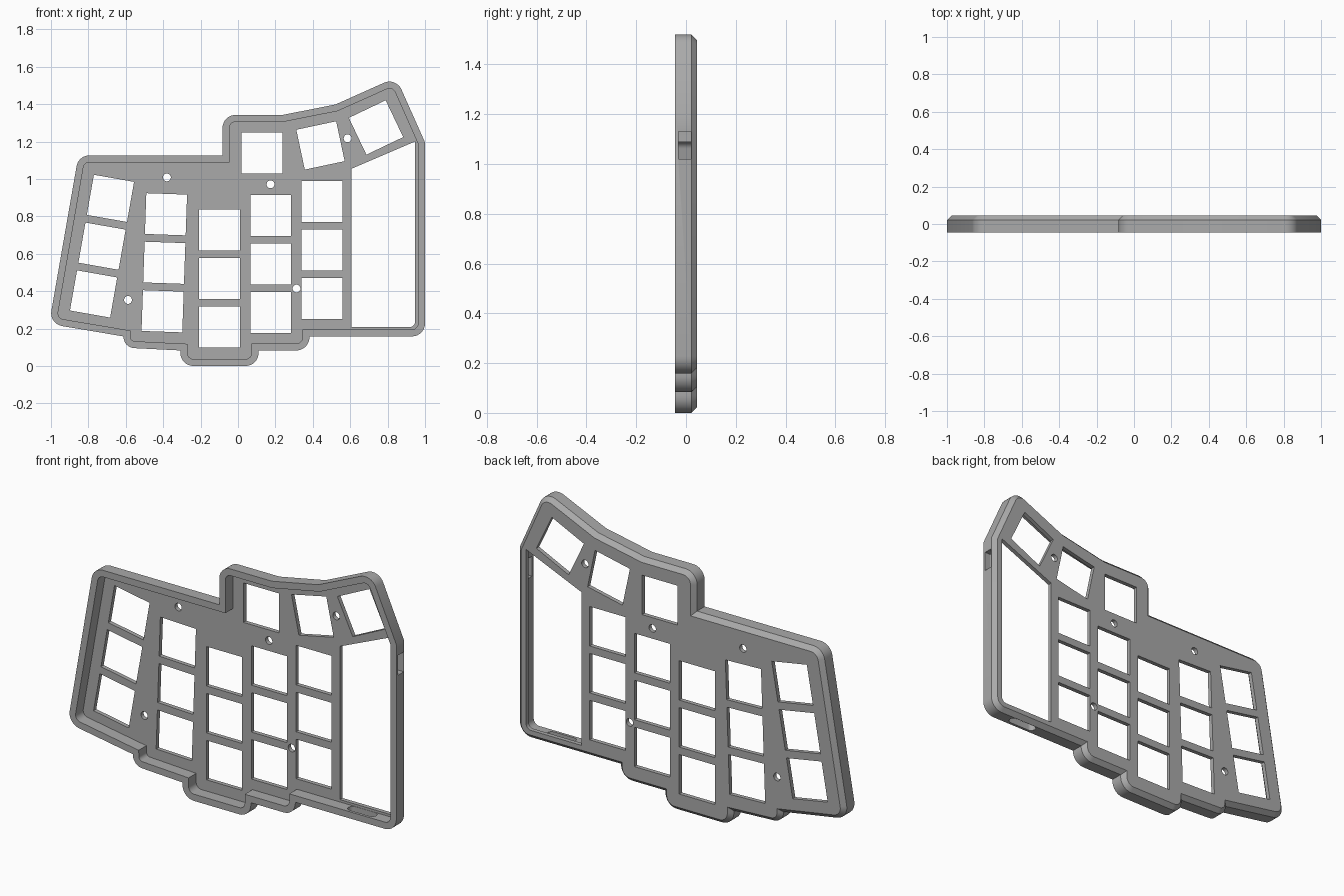
import bpy, bmesh, math
from mathutils import Vector, Matrix

cube = bpy.data.objects.get("Cube")
if cube:
    bpy.data.objects.remove(cube, do_unlink=True)

FRONT, PLATE, BACK = -0.045, 0.0215, 0.045
WALL, CHAMFER, R = 0.037, 0.0235, 0.07

# Case outline, counter-clockwise: x, z, corner radius
OUTLINE = [
    (-1.01, 0.225, R), (-0.612, 0.158, 0), (-0.61, 0.098, 0.06), (-0.308, 0.083, 0),
    (-0.308, 0, R), (0.11, 0, R), (0.11, 0.083, 0), (0.382, 0.083, R),
    (0.382, 0.158, 0), (1, 0.158, R), (1, 1.195, 0), (0.845, 1.543, R),
    (0.521, 1.398, 0), (0.238, 1.342, 0), (-0.083, 1.342, R), (-0.083, 1.126, 0),
    (-0.853, 1.126, R)]


def rounded(corners, inset=0.0, steps=8):
    """Inset a polygon by mitring, then round its corners."""
    pts = [Vector(c[:2]) for c in corners]
    n = len(pts)
    moved = []
    for i, p in enumerate(pts):
        a = (p - pts[i - 1]).normalized()
        b = (pts[(i + 1) % n] - p).normalized()
        na, nb = Vector((-a.y, a.x)), Vector((-b.y, b.x))
        moved.append(p + (na + nb) * inset / (1 + na.dot(nb)))
    out = []
    for i, p in enumerate(moved):
        r = corners[i][2] - inset
        if corners[i][2] == 0:
            out.append(p)
            continue
        a = (moved[i - 1] - p).normalized()
        b = (moved[(i + 1) % n] - p).normalized()
        half = a.angle(b) / 2
        centre = p + (a + b).normalized() * r / math.sin(half)
        start = p + a * r / math.tan(half) - centre
        sweep = math.pi - 2 * half
        for k in range(steps + 1):
            out.append(centre + Matrix.Rotation(sweep * k / steps, 2) @ start)
    return out


def ring(bm, pts, y):
    return [bm.verts.new((p.x, y, p.y)) for p in pts]


def loft(bm, rings):
    """Bridge matching rings and cap both ends."""
    for a, b in zip(rings, rings[1:]):
        n = len(a)
        for i in range(n):
            j = (i + 1) % n
            bm.faces.new((a[i], a[j], b[j], b[i]))
    bm.faces.new(rings[0])
    bm.faces.new(rings[-1])


def make_object(name, bm):
    bmesh.ops.recalc_face_normals(bm, faces=bm.faces[:])
    mesh = bpy.data.meshes.new(name)
    bm.to_mesh(mesh)
    bm.free()
    obj = bpy.data.objects.new(name, mesh)
    bpy.context.collection.objects.link(obj)
    return obj


# Case: floor, inner wall, rim, outer wall, chamfer and back
bm = bmesh.new()
loft(bm, [ring(bm, rounded(OUTLINE, d), y) for d, y in (
    (WALL, PLATE), (WALL, FRONT), (0, FRONT), (0, PLATE), (CHAMFER, BACK))])
case = make_object("keyboard_case", bm)

cut = bmesh.new()


def prism(pts, y0=0.0, y1=0.1):
    loft(cut, [ring(cut, pts, y0), ring(cut, pts, y1)])


# Switch holes
def switch_hole(x, z, degrees):
    turn = Matrix.Rotation(math.radians(degrees), 2)
    h = 0.109
    prism([Vector((x, z)) + turn @ Vector(c)
           for c in ((-h, -h), (h, -h), (h, h), (-h, h))])


for x, z, tilt in ((-0.682, 0.896, -10), (-0.385, 0.811, -2), (-0.099, 0.727, 0),
                   (0.175, 0.805, 0), (0.449, 0.88, 0)):
    for row in range(3):
        a = math.radians(tilt)
        d = row * 0.2595
        switch_hole(x + d * math.sin(a), z - d * math.cos(a), tilt)
for x, z, tilt in ((0.128, 1.139, 0), (0.441, 1.179, 12), (0.738, 1.275, 25.5)):
    switch_hole(x, z, tilt)

# Screw holes
for x, z in ((-0.38, 1.008), (0.174, 0.971), (0.586, 1.217), (-0.588, 0.353), (0.313, 0.414)):
    prism([Vector((x + 0.021 * math.cos(t * math.pi / 12), z + 0.021 * math.sin(t * math.pi / 12)))
           for t in range(24)])

# Controller opening
prism(rounded([(0.608, 0.208, 0), (0.947, 0.208, 0.03), (0.947, 1.2, 0), (0.608, 1.055, 0)]))

# Cable port through the side wall
prism([Vector(c) for c in ((0.953, 1.02), (1.1, 1.02), (1.1, 1.13), (0.953, 1.13))], -0.03, 0.02)

# Rounded switch slot through the bottom wall
slot = rounded([(0.68, -0.03, 0.0245), (0.85, -0.03, 0.0245), (0.85, 0.02, 0.0245), (0.68, 0.02, 0.0245)])
loft(cut, [[cut.verts.new((p.x, p.y, z)) for p in slot] for z in (0.1, 0.203)])

cutter = make_object("hole_cutter", cut)
cutter.hide_render = True

bpy.ops.object.select_all(action='DESELECT')
case.select_set(True)
bpy.context.view_layer.objects.active = case
mod = case.modifiers.new("holes", 'BOOLEAN')
mod.operation = 'DIFFERENCE'
mod.solver = 'EXACT'
mod.object = cutter
bpy.ops.object.modifier_apply(modifier=mod.name)
bpy.data.objects.remove(cutter, do_unlink=True)

# Grey plastic
grey = bpy.data.materials.new("grey_plastic")
grey.use_nodes = True
colour = (0.4, 0.4, 0.4, 1)
grey.diffuse_color = colour
grey.node_tree.nodes["Principled BSDF"].inputs["Base Color"].default_value = colour
case.data.materials.clear()
case.data.materials.append(grey)
bpy.ops.object.shade_smooth_by_angle(angle=math.radians(30))
